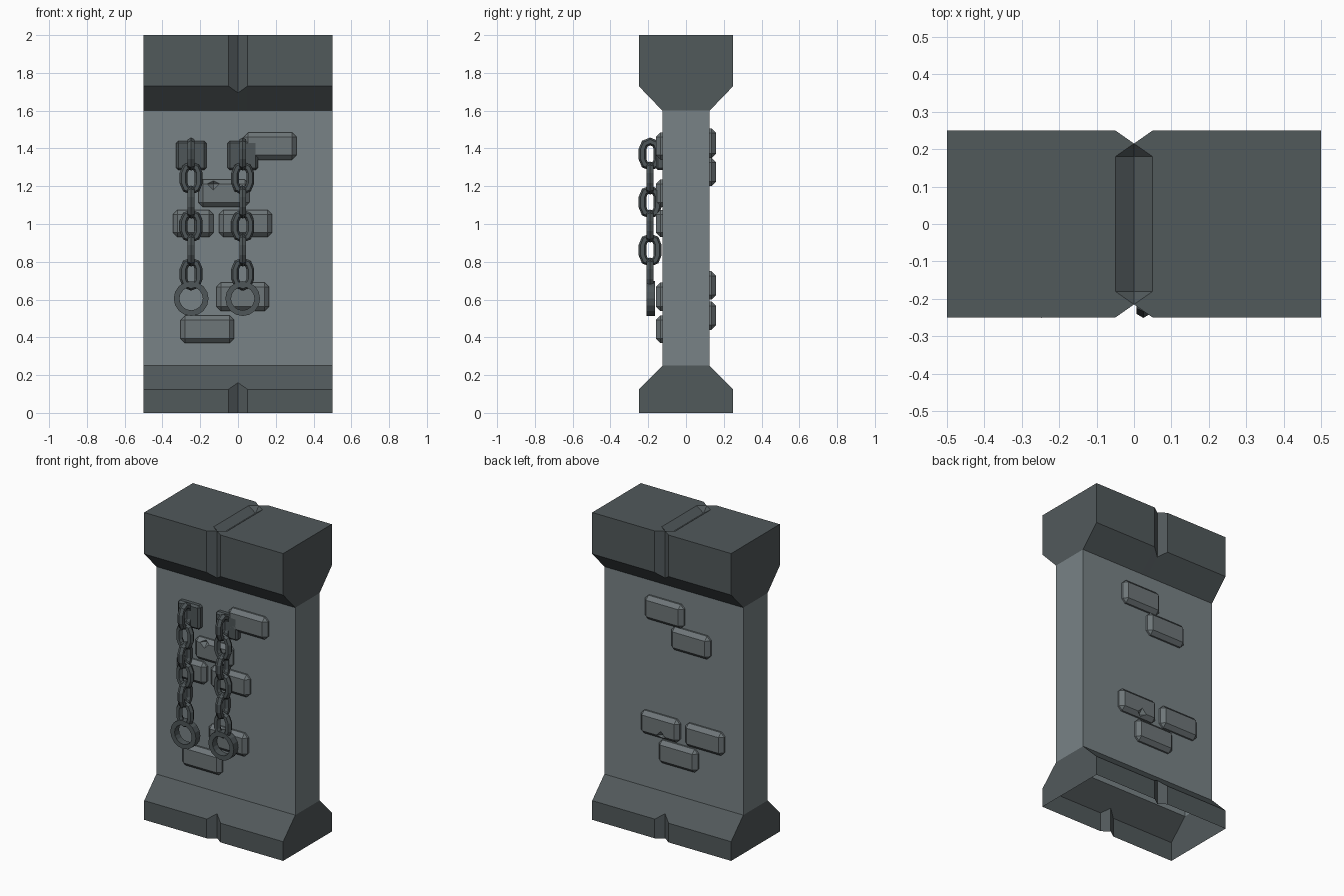
import bpy, bmesh, math
from mathutils import Vector, Matrix

if "Cube" in bpy.data.objects:
    bpy.data.objects.remove(bpy.data.objects["Cube"])


def mat(name, rgb):
    m = bpy.data.materials.new(name)
    m.diffuse_color = (*rgb, 1)
    m.use_nodes = True
    m.node_tree.nodes["Principled BSDF"].inputs["Base Color"].default_value = m.diffuse_color
    return m


DARK = mat("dark stone", (0.083, 0.100, 0.105))
WALL = mat("grey stone", (0.19, 0.225, 0.237))
BRICK = mat("brick grey", (0.155, 0.18, 0.188))
IRON = mat("dark iron", (0.078, 0.094, 0.099))


def finish(bm, name, *mats):
    bmesh.ops.recalc_face_normals(bm, faces=bm.faces)
    me = bpy.data.meshes.new(name)
    bm.to_mesh(me)
    bm.free()
    for m in mats:
        me.materials.append(m)
    ob = bpy.data.objects.new(name, me)
    bpy.context.collection.objects.link(ob)
    return ob


# Pillar: stacked rings, each with a V notch at the middle of front and back
def ring(bm, h, z, hn, zn):
    half = [(-.5, -h, z), (-.05, -h, z), (0, -hn, zn), (.05, -h, z), (.5, -h, z)]
    return [bm.verts.new(p) for p in half + [(-x, -y, q) for x, y, q in half]]


bm = bmesh.new()
levels = [(.25, 0, .215, 0), (.25, .125, .215, .16), (.125, .25, .125, .25),
          (.125, 1.6, .125, 1.6), (.25, 1.73, .215, 1.694), (.25, 2, .215, 2)]
rings = [ring(bm, *lv) for lv in levels]
for i, (a, b) in enumerate(zip(rings, rings[1:])):
    for k in range(10):
        j = (k + 1) % 10
        bm.faces.new((a[k], a[j], b[j], b[k])).material_index = int(i == 2)

# Top face of the cap with a shallow boat-shaped groove (underside stays open)
t = rings[-1]
low = [bm.verts.new((0, y, 1.965)) for y in (-.18, .18)]
for s, (c0, n0, e0, e1, n1, c1) in ((-1, (0, 1, 2, 7, 8, 9)), (1, (4, 3, 2, 7, 6, 5))):
    p, q = (bm.verts.new((s * .05, y, 2)) for y in (-.18, .18))
    bm.faces.new((t[c0], t[n0], t[e0], p, q, t[e1], t[n1], t[c1]))
    bm.faces.new((p, low[0], low[1], q))
    bm.faces.new((p, t[e0], low[0]))
    bm.faces.new((q, low[1], t[e1]))
finish(bm, "pillar", DARK, WALL)


# Bevelled blocks standing proud of the wall
def block(name, x0, x1, z0, z1, side, depth=.06, bev=.024, m=BRICK):
    bm = bmesh.new()
    size = Vector((x1 - x0, depth, z1 - z0))
    pos = Vector(((x0 + x1) / 2, side * (.16 - depth / 2), (z0 + z1) / 2))
    bmesh.ops.create_cube(bm, size=1, matrix=Matrix.Translation(pos) @ Matrix.Diagonal((*size, 1)))
    bmesh.ops.bevel(bm, geom=bm.edges[:], offset=bev, segments=1, affect='EDGES')
    return finish(bm, name, m)


front = [(.03, .31, 1.34, 1.485), (-.21, .06, 1.09, 1.235), (-.345, -.13, .93, 1.075),
         (-.10, .18, .93, 1.075), (-.115, .165, .54, .69), (-.305, -.02, .37, .515)]
back = [(-.08, .20, 1.35, 1.505), (-.27, .01, 1.20, 1.35), (-.05, .23, .60, .75),
        (-.37, -.09, .60, .75), (-.18, .10, .44, .59)]
fronts = [block(f"front_brick_{i}", *b, -1) for i, b in enumerate(front)]
backs = [block(f"back_brick_{i}", *b, 1) for i, b in enumerate(back)]


# Small chips knocked out of two bricks
def chip(ob, pos):
    bm = bmesh.new()
    bmesh.ops.create_uvsphere(bm, u_segments=4, v_segments=2, radius=.04,
                              matrix=Matrix.Translation(pos))
    cut = finish(bm, "chip_cutter", BRICK)
    cut.hide_render = True
    mod = ob.modifiers.new("chip", 'BOOLEAN')
    mod.operation, mod.object, mod.solver = 'DIFFERENCE', cut, 'EXACT'
    bpy.context.view_layer.objects.active = ob
    bpy.ops.object.modifier_apply(modifier="chip")
    bpy.data.objects.remove(cut)


chip(fronts[1], (-.13, -.167, 1.213))
chip(backs[2], (.07, .167, .622))


# Closed link: stadium path swept with a section of (outward, sideways) offsets
def link(name, pos, radius, straight, section, segs, turned):
    bm = bmesh.new()
    loops = []
    for end in (0, 1):
        for i in range(segs + (straight > 0)):
            a = math.pi * (end + i / segs)
            n = Vector((math.cos(a), 0, math.sin(a)))
            c = n * radius + Vector((0, 0, straight * (-1 if end else 1)))
            loops.append([bm.verts.new(c + n * u + Vector((0, v, 0))) for u, v in section])
    k = len(section)
    for i, a in enumerate(loops):
        b = loops[(i + 1) % len(loops)]
        for j in range(k):
            bm.faces.new((a[j], a[(j + 1) % k], b[(j + 1) % k], b[j]))
    turn = Matrix.Rotation(math.pi / 2 if turned else 0, 4, 'Z')
    bm.transform(Matrix.Translation(pos) @ turn)
    return finish(bm, name, IRON)


wire = [(.021 * math.cos(math.radians(60 * i)), .021 * math.sin(math.radians(60 * i)))
        for i in range(6)]
square = [(.015, .023), (-.015, .023), (-.015, -.023), (.015, -.023)]

# Two hanging chains: wall plate, six alternating links, end shackle
for side, x in (("left", -.248), ("right", .025)):
    block(f"{side}_plate", x - .08, x + .08, 1.285, 1.44, -1, .05, .012, IRON)
    for i in range(6):
        link(f"{side}_link_{i}", (x, -.19, 1.37 - .127 * i), .04, .027, wire, 4, i % 2 == 0)
    link(f"{side}_shackle", (x, -.187, .605), .077, 0, square, 8, False)
